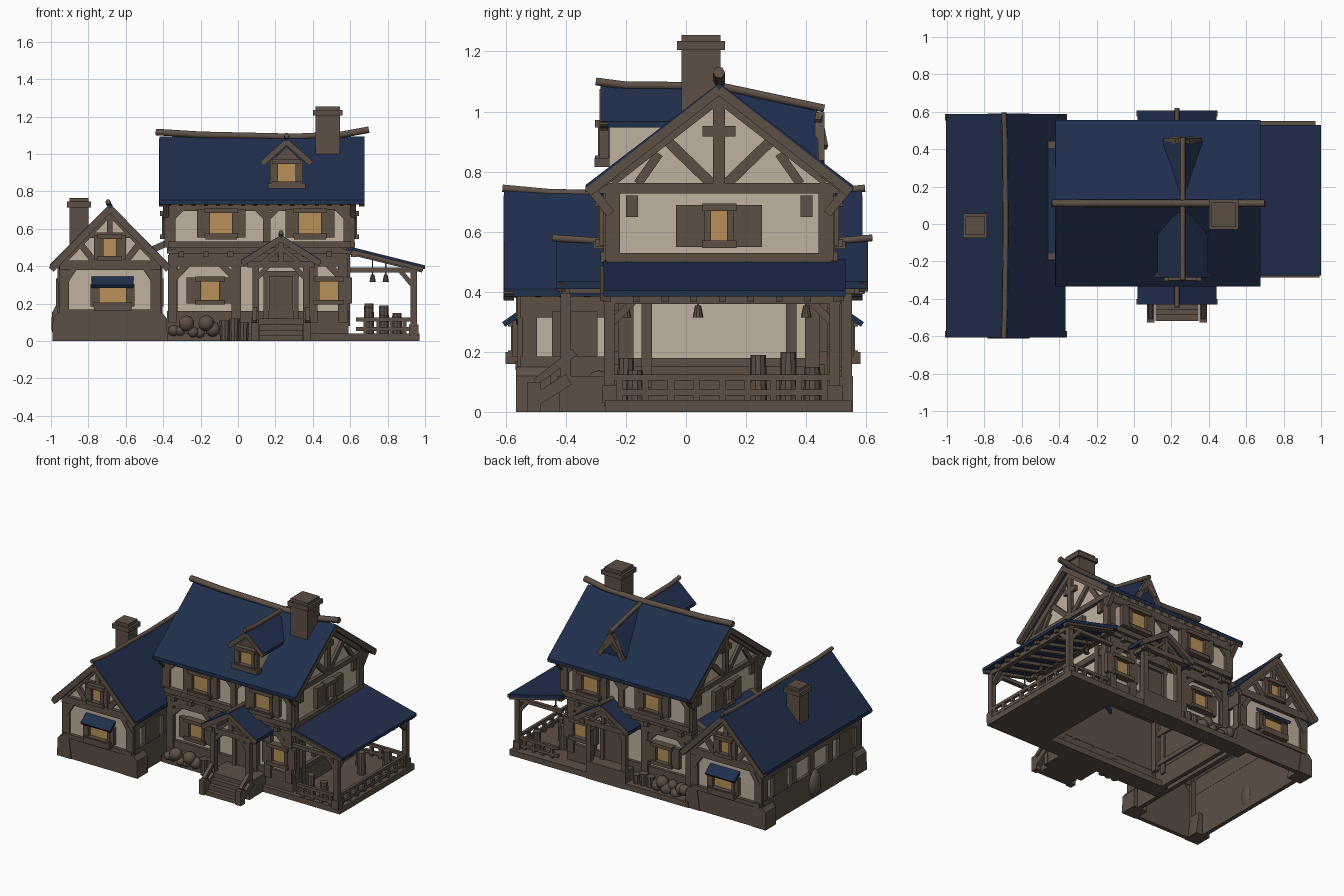
import bpy, bmesh, math, random
from mathutils import Matrix, Vector

random.seed(4)
if "Cube" in bpy.data.objects:
    bpy.data.objects.remove(bpy.data.objects["Cube"])


def material(name, r, g, b):
    m = bpy.data.materials.new(name)
    m.use_nodes = True
    m.diffuse_color = (r, g, b, 1)
    m.node_tree.nodes["Principled BSDF"].inputs["Base Color"].default_value = (r, g, b, 1)
    return m


wood = material("brown timber", .11, .08, .06)
plaster = material("beige plaster", .52, .44, .35)
tile = material("navy roof", .015, .028, .074)
glass = material("amber glass", .48, .28, .1)


def finish(name, bm, frame, mat, smooth=False):
    bm.transform(frame)
    bmesh.ops.recalc_face_normals(bm, faces=bm.faces)
    mesh = bpy.data.meshes.new(name)
    bm.to_mesh(mesh)
    bm.free()
    mesh.materials.append(mat)
    for p in mesh.polygons:
        p.use_smooth = smooth
    ob = bpy.data.objects.new(name, mesh)
    bpy.context.collection.objects.link(ob)
    return ob


def box(name, frame, centre, size, mat=wood):
    bm = bmesh.new()
    bmesh.ops.create_cube(bm, size=1)
    bm.transform(Matrix.Translation(centre) @ Matrix.Diagonal((*size, 1)))
    return finish(name, bm, frame, mat)


def beam(name, frame, start, end, width=.03, mat=wood):
    a, b = Vector(start), Vector(end)
    turn = (b - a).to_track_quat('Z', 'Y').to_matrix().to_4x4()
    place = Matrix.Translation((a + b) / 2) @ turn
    return box(name, frame @ place, (0, 0, 0), (width, width, (b - a).length), mat)


def prism(name, frame, profile, y0, y1, mat):
    bm = bmesh.new()
    face = bm.faces.new([bm.verts.new((x, y0, z)) for x, z in profile])
    new = bmesh.ops.extrude_face_region(bm, geom=[face])["geom"]
    bmesh.ops.translate(bm, vec=(0, y1 - y0, 0), verts=[v for v in new if isinstance(v, bmesh.types.BMVert)])
    return finish(name, bm, frame, mat)


def hollow(ob, thickness):
    # Drop the level faces and line the remaining walls with timber
    bm = bmesh.new()
    bm.from_mesh(ob.data)
    bm.normal_update()
    bmesh.ops.delete(bm, geom=[f for f in bm.faces if abs(f.normal.z) > .9], context='FACES')
    bm.to_mesh(ob.data)
    bm.free()
    ob.data.materials.append(wood)
    lining = ob.modifiers.new("wall_thickness", 'SOLIDIFY')
    lining.thickness = thickness
    lining.material_offset = lining.material_offset_rim = 1


def blob(name, frame, centre, size):
    bm = bmesh.new()
    bmesh.ops.create_icosphere(bm, subdivisions=2, radius=1)
    bm.transform(Matrix.Translation(centre) @ Matrix.Diagonal((*size, 1)))
    return finish(name, bm, frame, wood, True)


def drum(name, frame, centre, bottom, top, height):
    bm = bmesh.new()
    bmesh.ops.create_cone(bm, cap_ends=True, segments=10, radius1=bottom, radius2=top, depth=height)
    return finish(name, bm, frame @ Matrix.Translation(centre), wood)


def log(name, points, radius=.018):
    curve = bpy.data.curves.new(name, 'CURVE')
    curve.dimensions = '3D'
    curve.bevel_depth, curve.bevel_resolution = radius, 1
    curve.use_fill_caps = True
    spline = curve.splines.new('POLY')
    spline.points.add(len(points) - 1)
    for p, co in zip(spline.points, points):
        p.co = (*co, 1)
    curve.materials.append(wood)
    bpy.context.collection.objects.link(bpy.data.objects.new(name, curve))


def gable_wall(name, frame, half, y0, y1, floor, eave, peak):
    return prism(name, frame, [(-half, floor), (half, floor), (half, eave), (0, peak), (-half, eave)], y0, y1, plaster)


def gable_roof(name, frame, half, y0, y1, eave, peak, ends, drop, board=.03, thick=.025):
    profile = [(-half, eave), (0, peak), (half, eave), (half, eave - thick), (0, peak - thick), (-half, eave - thick)]
    prism(name, frame, profile, y0, y1, tile)
    for y in ends:
        for s in (-1, 1):
            beam(name + "_bargeboard", frame, (s * half * .98, y, eave - drop), (0, y, peak - drop), board)


def window(name, frame, x, wall, z, w, h, shutter=.07):
    box(name + "_pane", frame, (x, -wall, z), (w, .02, h), glass)
    for s in (-1, 1):
        box(name + "_jamb", frame, (x + s * (w / 2 + .01), -wall - .01, z), (.022, .045, h + .04))
        box(name + "_rail", frame, (x, -wall - .015, z + s * (h / 2 + .012)), (w + .06, .055, .025))
        box(name + "_shutter", frame, (x + s * (w + shutter + .03) / 2, -wall - .012, z), (shutter, .03, h + .04))


def mirrored(frame):
    return frame @ Matrix.Scale(-1, 4, (0, 1, 0))


def chimney(name, x, y, w, low, top):
    box(name + "_stack", world, (x, y, (low + top) / 2), (w, w, top - low - .02))
    box(name + "_cap", world, (x, y, top - .035), (w + .03, w + .03, .03))
    box(name + "_crown", world, (x, y, top - .012), (w, w, .024))


# Frames: outward is local -y
MID, DOOR = .11, .23
world = Matrix()
front = Matrix.Translation((0, MID, 0))
right = Matrix.Translation((.115, MID, 0)) @ Matrix.Rotation(math.pi / 2, 4, 'Z')
wing = Matrix.Translation((-.685, -.01, 0))
wing_side = wing @ Matrix.Rotation(math.pi / 2, 4, 'Z')
long_sides = {"front": front, "back": mirrored(front)}
end_sides = {"left": right, "right": mirrored(right)}
wing_ends = {"front": wing, "back": mirrored(wing)}

# Main house shell, open underneath
box("veranda_deck", world, (.76, .14, .02), (.42, .82, .04))
box("front_terrace", world, (.08, -.21, .02), (.96, .12, .04))
box("back_terrace", world, (.08, .5, .02), (.96, .1, .04))
hollow(box("house_foundation", front, (.105, 0, .08), (.97, .7, .16)), .04)
hollow(box("ground_floor_wall", front, (.105, 0, .3), (.93, .66, .34), plaster), .015)
box("upper_floor_slab", front, (.115, 0, .485), (.99, .75, .035))
gable_wall("upper_floor_wall", right, .365, -.485, .485, .49, .77, 1.05)
gable_roof("main_roof", right, .445, -.56, .535, .755, 1.095, (-.547, .522), .024)
log("main_ridge_log", [(-.44, MID, 1.118), (-.2, MID, 1.103), (.3, MID, 1.092), (.55, MID, 1.103), (.7, MID, 1.13)], .02)
chimney("main_chimney", .48, .05, .13, .9, 1.255)

# Long facades
for side, f in long_sides.items():
    for x in (-.355, .155, .585):
        box(side + "_upper_post", f, (x, -.37, .62), (.04, .03, .26))
    for x, s in ((-.355, 1), (.155, -1), (.155, 1), (.585, -1)):
        beam(side + "_upper_brace", f, (x, -.37, .65), (x + s * .06, -.37, .71), .025)
    for x in (-.35, -.01, .4, .56):
        box(side + "_lower_post", f, (x, -.34, .28), (.05, .04, .36))
    for x, s in ((-.35, 1), (-.01, -1), (.56, -1)):
        beam(side + "_lower_brace", f, (x, -.34, .33), (x + s * .1, -.34, .43), .035)
    box(side + "_wall_plate", f, (.115, -.37, .72), (.97, .035, .05))
    box(side + "_upper_sill", f, (.115, -.375, .515), (.98, .04, .035))
    box(side + "_lower_lintel", f, (.105, -.34, .435), (.95, .04, .07))
    for i in range(16):
        x = -.37 + i * .066
        beam(side + "_rafter_tail", f, (x, -.425, .73), (x, -.34, .795), .022)
        if i % 2:
            box(side + "_joist_end", f, (x, -.36, .465), (.03, .07, .03))
    for x in (-.09, .385):
        window(side + "_upper_window", f, x, .37, .63, .12, .11, .055)
        box(side + "_flower_box", f, (x, -.4, .555), (.17, .04, .025))
    for x in (-.15, .485):
        window(side + "_lower_window", f, x, .335, .27, .1, .1, .06)
    for i in range(7):
        r = random.uniform(.025, .045)
        blob(side + "_garden_stone", f, (-.345 + i * .035, -.375 - random.random() * .03, r * 1.1 + random.random() * .06), (r, r, r))
    for x, h in ((-.07, .11), (-.02, .12), (.03, .1)):
        drum(side + "_garden_tub", f, (x, -.38, h / 2), .025, .03, h)

    # Porch
    reach, floor = (.54, .53) if side == "front" else (.495, .445)
    p = f @ Matrix.Translation((DOOR, 0, 0))
    gable_roof(side + "_porch_roof", p, .212, -reach, -.3, .435, .568, (.014 - reach,), .021)
    box(side + "_porch_floor", p, (0, -.165 - floor / 2, .06), (.3, floor - .33, .12))
    box(side + "_door", p, (0, -.34, .235), (.13, .03, .23))
    box(side + "_door_head", p, (0, -.345, .36), (.2, .05, .03))
    box(side + "_porch_tie", p, (0, .03 - reach, .41), (.36, .03, .035))
    beam(side + "_porch_king_post", p, (0, .03 - reach, .41), (0, .03 - reach, .55), .025)
    for s in (-1, 1):
        box(side + "_door_jamb", p, (s * .08, -.345, .235), (.025, .05, .23))
        box(side + "_porch_post", p, (s * .135, .02 - floor, .21), (.035, .035, .42))
        beam(side + "_porch_plate", p, (s * .15, .01 - reach, .41), (s * .15, -.33, .41))
        beam(side + "_porch_brace", p, (s * .135, .02 - floor, .33), (s * .06, .02 - floor, .41), .025)
        beam(side + "_porch_strut", p, (s * .1, .03 - reach, .42), (0, .03 - reach, .5), .022)
    log(side + "_porch_ridge_log", [p @ Vector((0, -reach - .015, .58)), p @ Vector((0, -.34, .565))], .013)

# Front steps
steps = front @ Matrix.Translation((DOOR, 0, 0))
for i in range(4):
    box("front_step", steps, (0, -.61 + i * .03, .015 + i * .015), (.23, .035, .03 + i * .03))
for s in (-1, 1):
    box("step_newel", steps, (s * .14, -.615, .05), (.04, .045, .1))
    beam("step_stringer", steps, (s * .14, -.61, .04), (s * .14, -.5, .11), .04)
    beam("step_handrail", steps, (s * .14, -.61, .1), (s * .14, -.48, .2), .025)

# Main gable ends
for side, f in end_sides.items():
    box(side + "_gable_tie", f, (0, -.49, .745), (.8, .04, .035))
    box(side + "_gable_king_post", f, (0, -.49, .9), (.04, .035, .3))
    box(side + "_gable_block", f, (0, -.49, .935), (.11, .03, .035))
    box(side + "_end_sill", f, (0, -.49, .515), (.75, .04, .03))
    for s in (-1, 1):
        beam(side + "_gable_brace", f, (s * .02, -.485, .755), (s * .18, -.485, .91), .035)
        beam(side + "_gable_rafter", f, (s * .36, -.49, .77), (0, -.49, 1.05), .04)
        beam(side + "_gable_strut", f, (s * .27, -.485, .76), (s * .2, -.485, .86))
        box(side + "_end_post", f, (s * .355, -.49, .63), (.05, .035, .25))
        beam(side + "_end_bracket", f, (s * .29, -.485, .65), (s * .29, -.485, .72), .04)
        box(side + "_ground_corner", f, (s * .31, -.46, .3), (.05, .05, .36))
        box(side + "_ground_post", f, (s * .24, -.47, .26), (.035, .03, .36))
        beam(side + "_eave_bracket", f, (s * .36, -.5, .66), (s * .42, -.5, .735))
    box(side + "_ground_rail", f, (0, -.465, .165), (.64, .03, .03))
    box(side + "_ground_lintel", f, (0, -.465, .38), (.64, .03, .04))
    window(side + "_gable_window", f, 0, .49, .62, .055, .1, .1)

# Lean-to on the wing side
prism("link_roof", world, [(-.46, .505), (-.37, .545), (-.37, .52), (-.46, .48)], -.17, .42, tile)
for y in (-.175, .425):
    beam("link_roof_edge", world, (-.46, y, .488), (-.37, y, .528), .035)

# Front dormer
dormer = Matrix.Translation((.26, 0, 0))
gable_wall("dormer_wall", dormer, .085, -.255, .05, .78, .96, 1.04)
gable_roof("dormer_roof", dormer, .135, -.285, .06, .967, 1.085, (-.273,), .02, .028, .02)
window("dormer_window", dormer, 0, .26, .9, .096, .095, .025)
box("dormer_sill", dormer, (0, -.28, .83), (.2, .05, .03))
prism("dormer_gable_boards", dormer, [(-.09, .95), (.09, .95), (0, 1.04)], -.265, -.25, wood)
log("dormer_ridge_log", [(.26, -.3, 1.1), (.26, -.2, 1.087), (.26, MID, 1.085), (.26, .46, 1.01)], .015)

# Rear dormer, a ridge fading into the slope
bm = bmesh.new()
hull = [bm.verts.new(v) for v in ((0, MID, 1.085), (0, .44, 1), (-.11, .44, .84), (.11, .44, .84))]
for skip in hull:
    bm.faces.new([v for v in hull if v != skip])
finish("rear_dormer_roof", bm, dormer, tile)
for s in (-1, 1):
    beam("rear_dormer_rafter", dormer, (s * .09, .445, .83), (0, .445, .99))
    beam("rear_dormer_strut", dormer, (s * .03, .44, .98), (-s * .05, .46, .88), .022)

# Wing shell, open underneath
hollow(box("wing_foundation", wing, (0, 0, .075), (.555, 1.1, .15)), .04)
hollow(gable_wall("wing_wall", wing, .26, -.535, .535, .1, .43, .7), .012)
gable_roof("wing_roof", wing, .32, -.595, .595, .41, .735, (-.58, .58), .027, .035)
log("wing_ridge_log", [(-.695, -.61, .745), (-.69, -.45, .73), (-.685, 0, .725), (-.69, .45, .73), (-.695, .595, .745)], .014)
chimney("wing_chimney", -.85, -.01, .1, .45, .765)
blob("wing_buttress", wing, (-.275, -.02, .1), (.04, .06, .1))

# Wing ends
for side, f in wing_ends.items():
    box(side + "_wing_tie", f, (0, -.54, .405), (.54, .04, .05))
    box(side + "_wing_upper_tie", f, (0, -.54, .565), (.24, .03, .03))
    box(side + "_wing_king_post", f, (0, -.54, .63), (.03, .03, .12))
    box(side + "_wing_sill", f, (0, -.54, .155), (.52, .035, .03))
    window(side + "_wing_attic_window", f, 0, .54, .5, .07, .09, .035)
    window(side + "_wing_window", f, .015, .54, .245, .145, .08, .03)
    box(side + "_wing_window_box", f, (.015, -.565, .18), (.2, .05, .04))
    canopy = f @ Matrix.Translation((.015, -.535, .335)) @ Matrix.Rotation(math.radians(35), 4, 'X')
    box(side + "_window_canopy", canopy, (0, -.035, 0), (.225, .08, .018), tile)
    for s in (-1, 1):
        box(side + "_wing_corner", f, (s * .245, -.53, .27), (.055, .04, .28))
        beam(side + "_wing_rafter", f, (s * .27, -.54, .41), (0, -.54, .69), .04)
        beam(side + "_wing_brace", f, (s * .08, -.54, .42), (s * .15, -.54, .51), .035)
        beam(side + "_wing_strut", f, (s * .25, -.54, .3), (s * .19, -.54, .39), .03)
        pier = [(s * .2, 0), (s * .308, 0), (s * .305, .12), (s * .28, .15), (s * .22, .15)]
        prism(side + "_wing_corner_pier", f, pier, -.555, -.44, wood)

# Wing long sides
for side, f in {"inner": wing_side, "outer": mirrored(wing_side)}.items():
    box(side + "_wing_plate", f, (0, -.265, .365), (1.08, .03, .1))
    box(side + "_wing_rail", f, (0, -.265, .165), (1.08, .03, .04))
    for x in (-.51, -.2, 0, .2, .51):
        box(side + "_wing_post", f, (x, -.265, .27), (.05, .025, .27))
    for x in (-.36, .36):
        box(side + "_wing_shutter", f, (x, -.27, .26), (.15, .035, .15))
    for i in range(15):
        x = -.56 + i * .08
        beam(side + "_wing_rafter_tail", f, (x, -.305, .39), (x, -.25, .44), .02)

# Veranda
prism("veranda_roof", world, [(.58, .51), (1, .405), (1, .385), (.58, .485)], -.275, .53, tile)
veranda = Matrix.Translation((.95, MID + .01, 0))
box("veranda_beam", veranda, (-.01, 0, .375), (.035, .79, .03))
for i in range(9):
    y = (i - 4) * .095
    beam("veranda_rafter", veranda, (-.36, y, .475), (.035, y, .378), .022)
for s in (-1, 1):
    y = s * .375
    box("veranda_post", veranda, (-.01, y, .2), (.035, .035, .36))
    box("veranda_post_foot", veranda, (-.01, y, .06), (.05, .05, .06))
    beam("veranda_brace", veranda, (-.01, y, .29), (-.01, y - s * .08, .37), .025)
    beam("veranda_side_brace", veranda, (-.01, y, .29), (-.09, y, .385), .025)
    beam("veranda_side_beam", veranda, (-.35, y, .38), (0, y, .38), .025)
    beam("veranda_roof_edge", veranda, (-.34, s * .395, .478), (.04, s * .395, .383), .022)
    for z in (.065, .115):
        box("veranda_side_rail", veranda, (-.165, y, z), (.31, .02, .02))
    for i in range(4):
        box("veranda_side_baluster", veranda, (-.07 * i - .06, y, .08), (.02, .02, .09))
for z in (.065, .115):
    box("veranda_rail", veranda, (-.005, 0, z), (.02, .74, .02))
for i in range(9):
    box("veranda_baluster", veranda, (-.005, (i - 4) * .085, .08), (.02, .022, .09))

# Barrels and hanging lanterns
for x, y, h in ((.7, .34, .16), (.78, .24, .15), (.85, .42, .11), (.7, -.2, .14), (.78, -.17, .1)):
    drum("barrel", world, (x, y, .04 + h / 2), .03, .026, h)
for x, y in ((.72, -.2), (.79, .04), (.72, .4)):
    drum("lantern", world, (x, y, .335), .018, .01, .04)
    beam("lantern_cord", world, (x, y, .35), (x, y, .45), .006)
